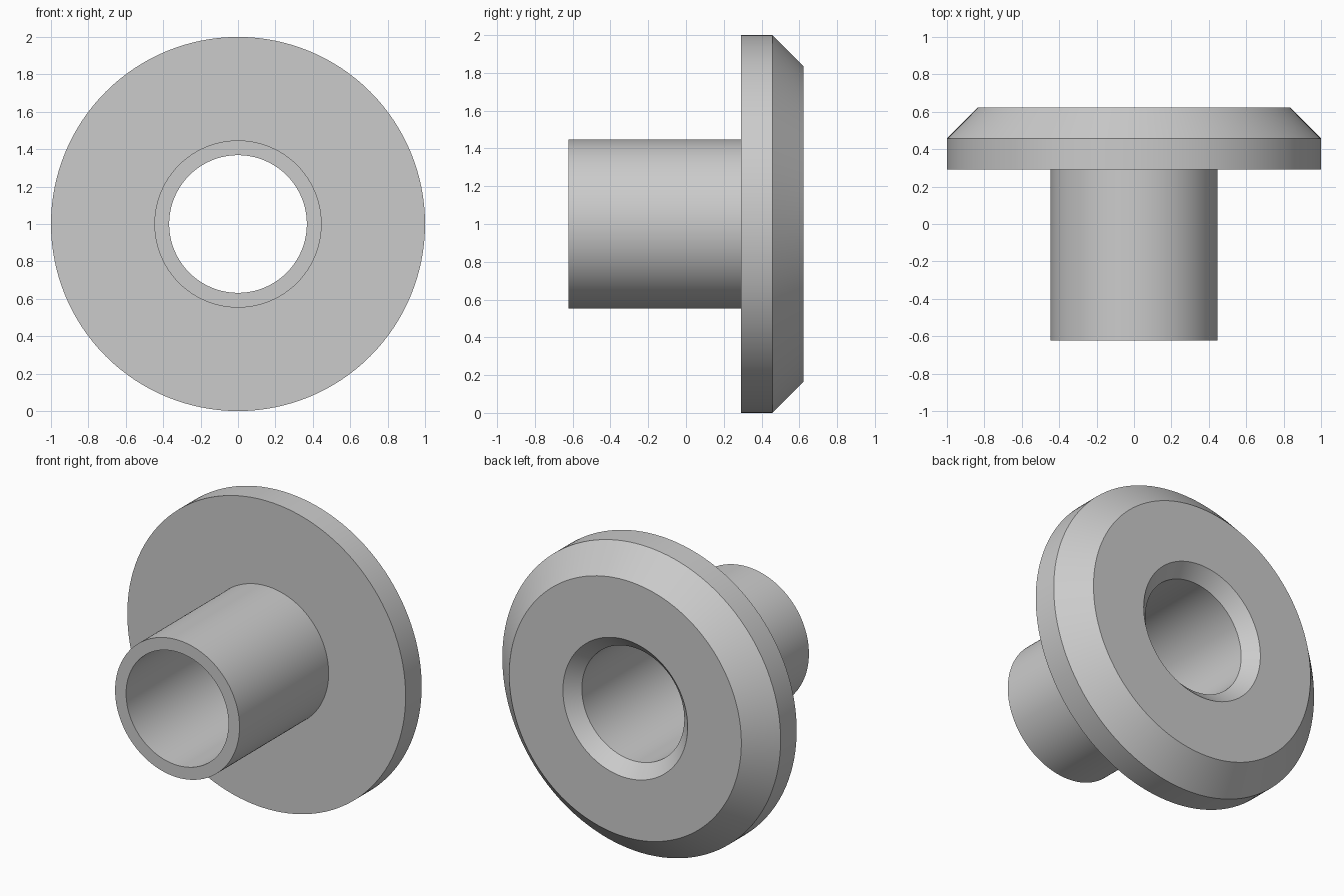
import bpy
import bmesh
import math
from mathutils import Matrix, Vector

cube = bpy.data.objects.get("Cube")
if cube:
    bpy.data.objects.remove(cube, do_unlink=True)

# Plain grey finish
grey = bpy.data.materials.new("plain grey")
grey.use_nodes = True
colour = (0.6, 0.6, 0.6, 1)
grey.diffuse_color = colour
grey.node_tree.nodes["Principled BSDF"].inputs["Base Color"].default_value = colour

# Main dimensions
SEGMENTS = 128
BORE, TUBE, RIM = 0.368, 0.447, 1.0
FRONT, FLANGE, BACK = -0.623, 0.292, 0.623
RIM_BEVEL, BORE_BEVEL = 0.166, 0.08

# Closed cross-section as (radius, depth): tube, flange, bevelled rim, countersunk bore
profile = [
    (BORE, FRONT),
    (TUBE, FRONT),
    (TUBE, FLANGE),
    (RIM, FLANGE),
    (RIM, BACK - RIM_BEVEL),
    (RIM - RIM_BEVEL, BACK),
    (BORE + BORE_BEVEL, BACK),
    (BORE, BACK - BORE_BEVEL),
]


def lathe(name, section, material):
    """Revolve a closed section about the depth axis."""
    bm = bmesh.new()
    verts = [bm.verts.new((r, y, 0)) for r, y in section]
    edges = [bm.edges.new((a, b)) for a, b in zip(verts, verts[1:] + verts[:1])]
    bmesh.ops.spin(bm, geom=verts + edges, cent=(0, 0, 0), axis=(0, 1, 0),
                   angle=math.tau, steps=SEGMENTS, use_merge=True)
    bmesh.ops.remove_doubles(bm, verts=bm.verts[:], dist=0.0001)
    bmesh.ops.recalc_face_normals(bm, faces=bm.faces[:])
    bmesh.ops.transform(bm, matrix=Matrix.Translation(Vector((0, 0, RIM))), verts=bm.verts[:])
    mesh = bpy.data.meshes.new(name)
    bm.to_mesh(mesh)
    bm.free()
    mesh.materials.append(material)
    obj = bpy.data.objects.new(name, mesh)
    bpy.context.collection.objects.link(obj)
    return obj


# Flanged bushing, smooth around the turn with crisp corners
bushing = lathe("flanged_bushing", profile, grey)
bpy.ops.object.select_all(action="DESELECT")
bushing.select_set(True)
bpy.context.view_layer.objects.active = bushing
bpy.ops.object.shade_smooth_by_angle(angle=math.radians(30))
